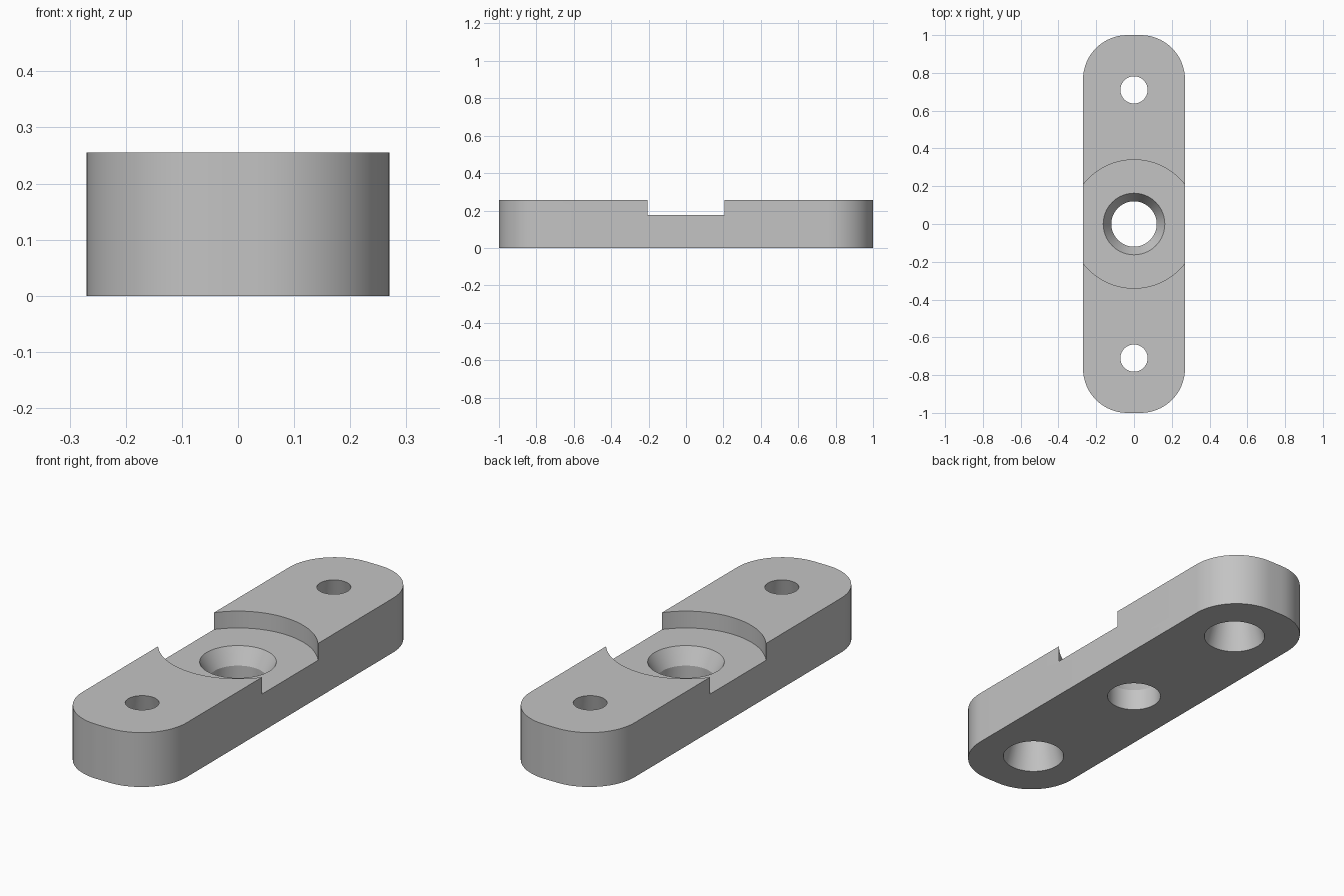
import bpy, bmesh, math

if "Cube" in bpy.data.objects:
    bpy.data.objects.remove(bpy.data.objects["Cube"])

HALF_W, HALF_L, HEIGHT = 0.27, 1.0, 0.255
CORNER_R, STEPS = 0.235, 16
FLOOR = 0.176          # height of the recess floor

grey = bpy.data.materials.new("grey metal")
grey.diffuse_color = (0.55, 0.55, 0.55, 1)
grey.use_nodes = True
grey.node_tree.nodes["Principled BSDF"].inputs["Base Color"].default_value = grey.diffuse_color


def finish(name, bm):
    bmesh.ops.recalc_face_normals(bm, faces=bm.faces)
    me = bpy.data.meshes.new(name)
    bm.to_mesh(me)
    bm.free()
    me.materials.append(grey)
    ob = bpy.data.objects.new(name, me)
    bpy.context.collection.objects.link(ob)
    return ob


def turned_cutter(name, y, profile, sides=64):
    """Solid of revolution about a vertical axis, from (radius, z) points."""
    bm = bmesh.new()
    rings = [[bm.verts.new((r * math.cos(2 * math.pi * i / sides),
                            y + r * math.sin(2 * math.pi * i / sides), z))
              for i in range(sides)] for r, z in profile]
    for a, b in zip(rings, rings[1:]):
        for i in range(sides):
            j = (i + 1) % sides
            bm.faces.new((a[i], a[j], b[j], b[i]))
    bm.faces.new(rings[0])
    bm.faces.new(rings[-1])
    ob = finish(name, bm)
    ob.hide_render = True
    ob.hide_set(True)
    return ob


# Bar with rounded corners
bm = bmesh.new()
outline = []
for k, (sx, sy) in enumerate([(1, 1), (-1, 1), (-1, -1), (1, -1)]):
    for i in range(STEPS + 1):
        a = math.pi / 2 * (k + i / STEPS)
        outline.append(bm.verts.new((sx * (HALF_W - CORNER_R) + CORNER_R * math.cos(a),
                                     sy * (HALF_L - CORNER_R) + CORNER_R * math.sin(a), 0)))
base = bm.faces.new(outline)
top = bmesh.ops.extrude_face_region(bm, geom=[base])["geom"]
bmesh.ops.translate(bm, vec=(0, 0, HEIGHT),
                    verts=[v for v in top if isinstance(v, bmesh.types.BMVert)])
bar = finish("mounting_bar", bm)

# Round recess, countersunk centre hole, tapered end holes
E = 0.05
slope = (0.137 - 0.072) / HEIGHT
end_hole = [(0.137 + slope * E, -E), (0.072 - slope * E, HEIGHT + E)]
cutters = [
    turned_cutter("recess_cutter", 0, [(0.34, FLOOR), (0.34, HEIGHT + E)], 96),
    turned_cutter("centre_hole_cutter", 0,
                  [(0.12, -E), (0.12, 0.102), (0.163, FLOOR), (0.163, HEIGHT + E)]),
    turned_cutter("front_hole_cutter", -0.71, end_hole),
    turned_cutter("back_hole_cutter", 0.71, end_hole),
]
bpy.context.view_layer.objects.active = bar
bar.select_set(True)
for cutter in cutters:
    mod = bar.modifiers.new(cutter.name, 'BOOLEAN')
    mod.operation = 'DIFFERENCE'
    mod.solver = 'EXACT'
    mod.object = cutter
    bpy.ops.object.modifier_apply(modifier=mod.name)
for cutter in cutters:
    bpy.data.objects.remove(cutter)

bpy.ops.object.shade_smooth_by_angle(angle=math.radians(25))
